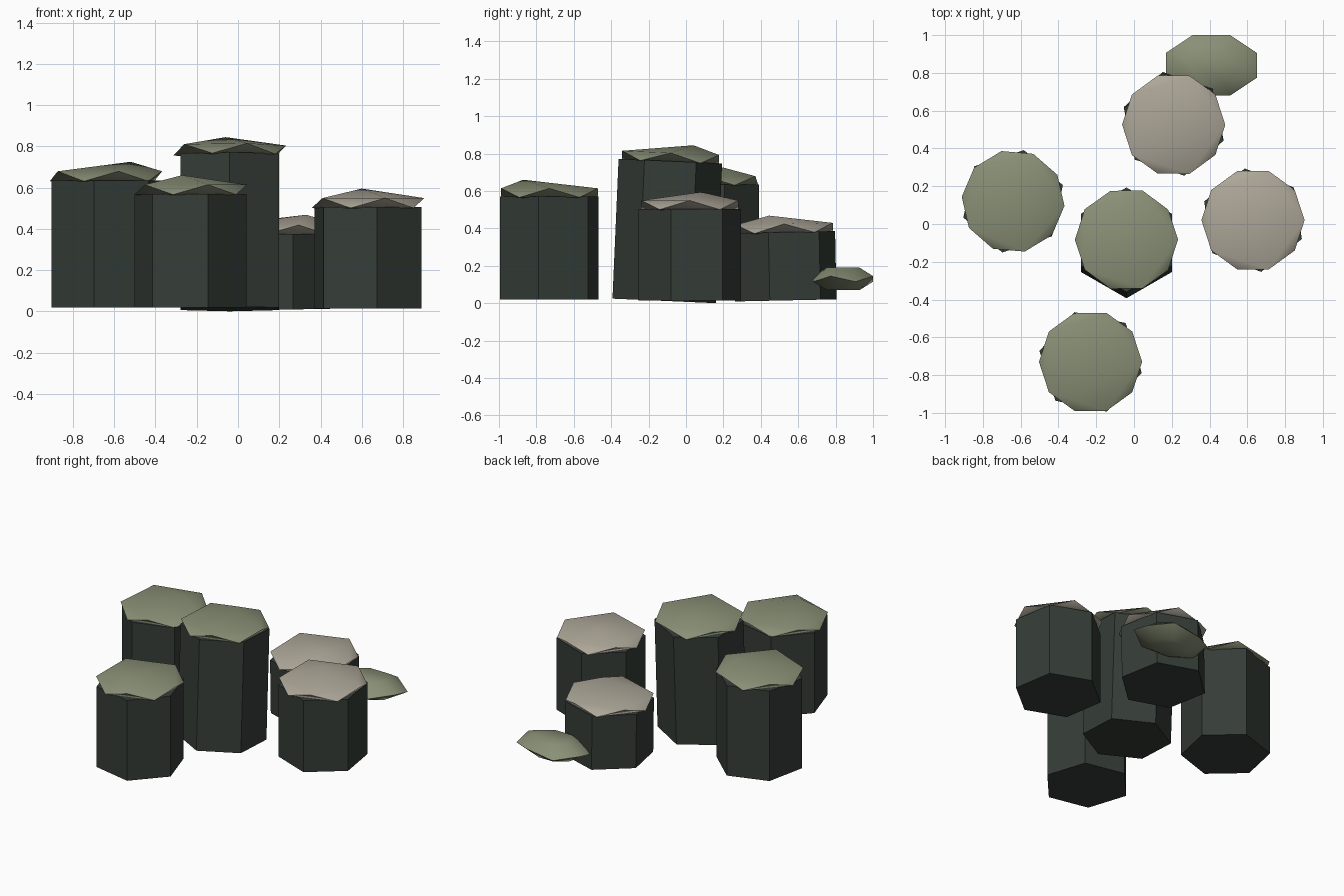
import bpy, bmesh
from math import radians, cos, sin
from mathutils import Matrix

cube = bpy.data.objects.get("Cube")
if cube:
    bpy.data.objects.remove(cube, do_unlink=True)


def material(name, rgb):
    m = bpy.data.materials.new(name)
    m.use_nodes = True
    m.diffuse_color = (*rgb, 1)
    node = next(n for n in m.node_tree.nodes if n.type == 'BSDF_PRINCIPLED')
    node.inputs["Base Color"].default_value = (*rgb, 1)
    node.inputs["Roughness"].default_value = 0.9
    return m


STONE = material("dark basalt", (0.036, 0.046, 0.039))
MOSS = material("olive moss", (0.25, 0.275, 0.18))
PALE = material("pale lichen", (0.42, 0.385, 0.315))


def finish(name, bm, mat, smooth=False):
    bmesh.ops.recalc_face_normals(bm, faces=bm.faces[:])
    mesh = bpy.data.meshes.new(name)
    bm.to_mesh(mesh)
    bm.free()
    mesh.materials.append(mat)
    ob = bpy.data.objects.new(name, mesh)
    bpy.context.collection.objects.link(ob)
    if smooth:
        bpy.ops.object.select_all(action='DESELECT')
        ob.select_set(True)
        bpy.context.view_layer.objects.active = ob
        bpy.ops.object.shade_smooth_by_angle(angle=radians(45))


def column(name, place, height, turn):
    """Six-sided stone column, with a corner pointing at the turn angle."""
    bm = bmesh.new()
    bmesh.ops.create_cone(bm, cap_ends=True, segments=6, radius1=0.277, radius2=0.277, depth=height,
                          matrix=place @ Matrix.Rotation(radians(turn - 30), 4, 'Z'))
    finish(name, bm, STONE)


def cap(name, place, z, turn, peak, mat):
    """Flat faceted cap: two staggered five-point rings and an off-centre peak."""
    bm = bmesh.new()
    rings = []
    for height, shift in ((0.024, 0), (-0.024, 36)):
        ring = []
        for i in range(5):
            a = radians(turn + shift + 72 * i)
            ring.append(bm.verts.new((0.273 * cos(a), 0.273 * sin(a), z + height)))
        rings.append(ring)
    upper, lower = rings
    tip = bm.verts.new((peak[0], peak[1], z + 0.07))
    base = bm.verts.new((0, 0, z - 0.05))
    for i in range(5):
        j = (i + 1) % 5
        bm.faces.new((tip, upper[i], upper[j]))
        bm.faces.new((upper[i], lower[i], upper[j]))
        bm.faces.new((lower[i], lower[j], upper[j]))
        bm.faces.new((base, lower[j], lower[i]))
    bm.transform(place)
    finish(name, bm, mat, smooth=True)


# Stacks: name, x, y, bottom, top, lean, column turn, cap turn, peak offset, cap colour
STACKS = [
    ("left_rear", -0.64, 0.12, 0.02, 0.635, 0, 18, -5, (0.12, 0.08), MOSS),
    ("tall_middle", -0.04, -0.10, 0.012, 0.76, -2.5, 30, 0, (-0.02, 0.12), MOSS),
    ("front", -0.23, -0.73, 0.02, 0.57, 0, 48, 0, (-0.04, -0.14), MOSS),
    ("right_side", 0.63, 0.02, 0.015, 0.505, 0, 39, 0, (-0.03, 0.06), PALE),
    ("short_rear", 0.21, 0.53, 0.015, 0.38, 1.2, 42, 0, (0.12, -0.08), PALE),
]
for name, x, y, bottom, top, lean, turn, cap_turn, peak, mat in STACKS:
    height = top - bottom
    place = Matrix.Translation((x, y, bottom + height / 2)) @ Matrix.Rotation(radians(lean), 4, 'X')
    column(name + "_column", place, height, turn)
    cap(name + "_cap", place, height / 2 + 0.02, cap_turn, peak, mat)

# Loose flattened pebble behind the short column: a zigzag rim between two smaller rings
bm = bmesh.new()
for i in range(8):
    a = radians(22.5 + 45 * i)
    zigzag = 0.015 if i % 2 else -0.015
    for scale, z in ((0.55, -0.06), (1, zigzag), (0.55, 0.06)):
        bm.verts.new((0.41 + 0.26 * scale * cos(a), 0.84 + 0.173 * scale * sin(a), 0.13 + z))
bmesh.ops.convex_hull(bm, input=bm.verts[:])
finish("loose_pebble", bm, MOSS, smooth=True)
